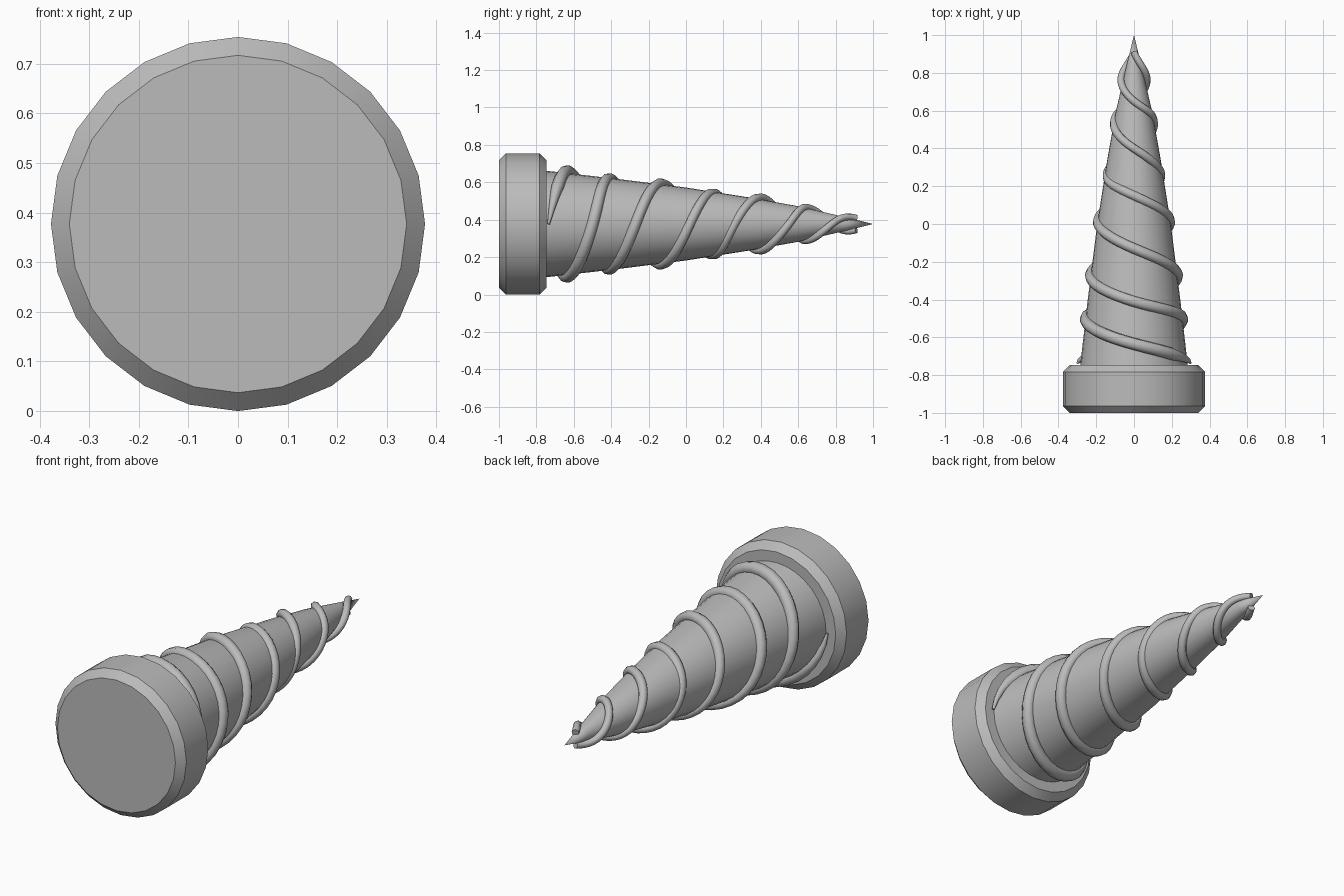
import bpy, math

if "Cube" in bpy.data.objects:
    bpy.data.objects.remove(bpy.data.objects["Cube"])

CZ = 0.377  # height of the long axis

metal = bpy.data.materials.new("grey_metal")
metal.diffuse_color = (0.5, 0.5, 0.5, 1)
metal.use_nodes = True
metal.node_tree.nodes["Principled BSDF"].inputs["Base Color"].default_value = metal.diffuse_color


def smooth(ob, angle):
    bpy.ops.object.select_all(action='DESELECT')
    ob.select_set(True)
    bpy.context.view_layer.objects.active = ob
    bpy.ops.object.shade_smooth_by_angle(angle=math.radians(angle))


def lathe(name, profile, n):
    """Revolve (y, radius) points about the long axis, with capped ends."""
    verts, faces, rings = [], [], []
    for y, r in profile:
        count = 1 if r == 0 else n
        rings.append([len(verts) + i for i in range(count)])
        for i in range(count):
            a = 2 * math.pi * i / n
            verts.append((r * math.sin(a), y, CZ + r * math.cos(a)))
    for a, b in zip(rings, rings[1:]):
        for i in range(n):
            j = (i + 1) % n
            if len(b) == 1:
                faces.append((a[i], a[j], b[0]))
            else:
                faces.append((a[i], a[j], b[j], b[i]))
    faces.append(rings[0][::-1])
    if len(rings[-1]) > 1:
        faces.append(rings[-1])
    me = bpy.data.meshes.new(name)
    me.from_pydata(verts, [], faces)
    me.materials.append(metal)
    ob = bpy.data.objects.new(name, me)
    bpy.context.collection.objects.link(ob)
    smooth(ob, 30)
    return ob


def sample(table, t):
    """Smooth interpolation through evenly spaced values."""
    i = min(int(t), len(table) - 2)
    f = t - i
    p1, p2 = table[i], table[i + 1]
    p0 = table[i - 1] if i else 2 * p1 - p2
    p3 = table[i + 2] if i + 2 < len(table) else 2 * p2 - p1
    return p1 + 0.5 * f * (p2 - p0 + f * (2 * p0 - 5 * p1 + 4 * p2 - p3
                                          + f * (3 * (p1 - p2) + p3 - p0)))


# Chamfered round head
lathe("head", [(-1, 0.34), (-0.963, 0.377), (-0.783, 0.377), (-0.746, 0.34)], 24)

# Tapered shank with pointed tip
lathe("shank", [(-0.76, 0.286), (-0.4, 0.245), (0, 0.195), (0.35, 0.14),
                (0.6, 0.095), (0.85, 0.037), (1, 0)], 32)

# Two opposite thread ridges: position and outer radius at each quarter turn
THREAD_Y = [-.735, -.635, -.5, -.41, -.27, -.13, .02, .15, .26, .4, .55, .65, .78, .91]
THREAD_R = [.305, .315, .287, .272, .26, .244, .217, .19, .166, .164, .126, .108, .086, .05]
STEPS = 8
for side in (0, 1):
    cu = bpy.data.curves.new("thread_ridge", 'CURVE')
    cu.dimensions = '3D'
    cu.bevel_depth = 1.0
    cu.bevel_resolution = 2
    cu.use_fill_caps = True
    total = (len(THREAD_Y) - 1) * STEPS
    sp = cu.splines.new('POLY')
    sp.points.add(total)
    for k, p in enumerate(sp.points):
        t = k / STEPS
        tube = 0.034 - 0.016 * k / total
        tube *= min(1, 0.2 + 0.2 * k)  # tapered start
        r = sample(THREAD_R, t) - tube
        a = t * math.pi / 2 + side * math.pi
        p.co = (r * math.cos(a), sample(THREAD_Y, t), CZ + r * math.sin(a), 1)
        p.radius = tube
    cu.materials.append(metal)
    ob = bpy.data.objects.new(f"thread_ridge_{side + 1}", cu)
    bpy.context.collection.objects.link(ob)
    bpy.ops.object.select_all(action='DESELECT')
    ob.select_set(True)
    bpy.context.view_layer.objects.active = ob
    bpy.ops.object.convert(target='MESH')
    smooth(bpy.context.view_layer.objects.active, 50)
